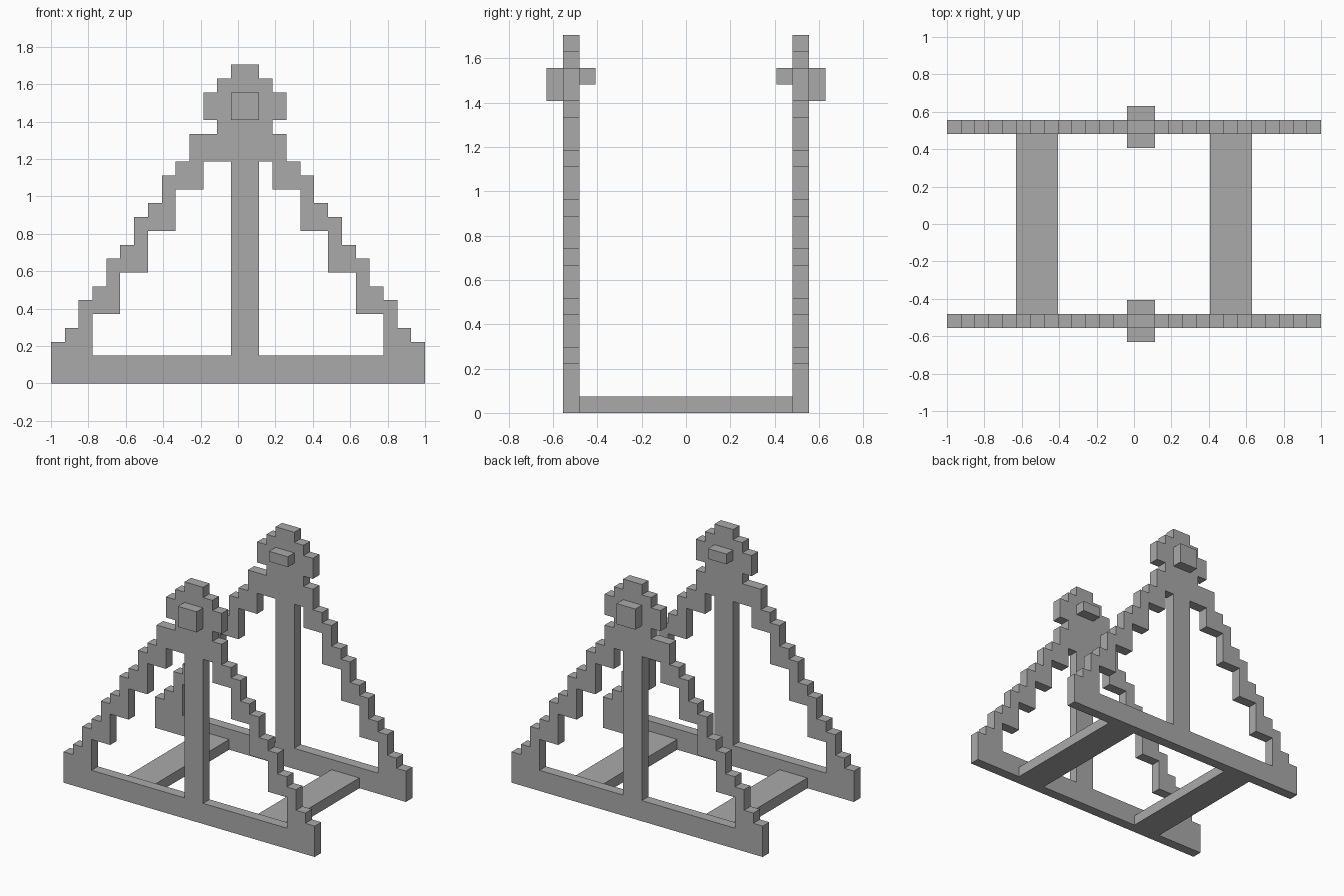
import bpy
import bmesh
from math import radians
from mathutils import Matrix

if "Cube" in bpy.data.objects:
    bpy.data.objects.remove(bpy.data.objects["Cube"], do_unlink=True)

U = 2 / 27          # one block of the stepped design
HALF = 13.5         # half the frame width, in blocks
AXIS = 0.5          # the post and crown sit half a block to the left
FRAME_Y = 7         # frame centre plane, in blocks

grey = bpy.data.materials.new("mid_grey")
grey.use_nodes = True
grey.diffuse_color = (0.4, 0.4, 0.4, 1)
grey.node_tree.nodes["Principled BSDF"].inputs["Base Color"].default_value = (0.4, 0.4, 0.4, 1)


def add_object(name, mesh):
    obj = bpy.data.objects.new(name, mesh)
    bpy.context.scene.collection.objects.link(obj)
    mesh.materials.clear()
    mesh.materials.append(grey)
    return obj


def box(name, low, high):
    """Box between two corners given in blocks."""
    size = [(b - a) * U for a, b in zip(low, high)]
    centre = [(a + b) / 2 * U for a, b in zip(low, high)]
    bm = bmesh.new()
    bmesh.ops.create_cube(bm, size=1, matrix=Matrix.Translation(centre) @ Matrix.Diagonal((*size, 1)))
    mesh = bpy.data.meshes.new(name)
    bm.to_mesh(mesh)
    bm.free()
    return add_object(name, mesh)


def mirrored(points):
    return [(-x, z) for x, z in reversed(points)]


def frame_outline():
    leg = [(-HALF, 0)]
    for i in range(11):
        top = 3 + 3 * (i // 2) + i % 2
        leg += [(-HALF + i, top), (-HALF + i + 1, top)]
    crown = []
    for half, low, high in ((2, 18, 19), (3, 19, 21), (2, 21, 22), (1, 22, 23)):
        crown += [(half, low), (half, high)]
    left = [(AXIS - w, z) for w, z in crown]
    right = [(AXIS + w, z) for w, z in reversed(crown)]
    # the right crown already ends on the first point of the right leg
    return leg + left + right + mirrored(leg)[1:]


def opening(post_edge):
    """Window on the left side, stepped under the sloping leg."""
    points = [(-10.5, 2)]
    for k in range(4):
        x, z = -10.5 + 2 * k, 5 + 3 * k
        points += [(x, z), (x + 2, z)]
    return points + [(-2.5, 16), (post_edge, 16), (post_edge, 2)]


def frame_mesh():
    curve = bpy.data.curves.new("frame_profile", "CURVE")
    curve.dimensions = "2D"
    curve.fill_mode = "BOTH"
    curve.extrude = U / 2
    for points in (frame_outline(), opening(AXIS - 1), mirrored(opening(-AXIS - 1))):
        spline = curve.splines.new("POLY")
        spline.points.add(len(points) - 1)
        for p, (x, z) in zip(spline.points, points):
            p.co = (x * U, z * U, 0, 1)
        spline.use_cyclic_u = True
    helper = bpy.data.objects.new("frame_profile", curve)
    bpy.context.scene.collection.objects.link(helper)
    bpy.context.view_layer.update()
    evaluated = helper.evaluated_get(bpy.context.evaluated_depsgraph_get())
    mesh = bpy.data.meshes.new_from_object(evaluated)
    bpy.data.objects.remove(helper, do_unlink=True)
    # stand the profile upright, weld it and shade it flat
    bm = bmesh.new()
    bm.from_mesh(mesh)
    bmesh.ops.transform(bm, matrix=Matrix.Rotation(radians(90), 4, "X"), verts=bm.verts)
    bmesh.ops.remove_doubles(bm, verts=bm.verts, dist=U / 100)
    bmesh.ops.recalc_face_normals(bm, faces=bm.faces)
    for f in bm.faces:
        f.smooth = False
    bm.to_mesh(mesh)
    bm.free()
    return mesh


# Stepped frames with their pegs
profile = frame_mesh()
for side, s in (("front", -1), ("back", 1)):
    frame = add_object(side + "_frame", profile.copy())
    frame.location.y = s * FRAME_Y * U

    outer = sorted((s * 7.5, s * 8.5))
    inner = sorted((s * 5.5, s * 6.5))
    box(side + "_outer_peg", (AXIS - 1, outer[0], 19), (AXIS + 1, outer[1], 21))
    box(side + "_inner_peg", (AXIS - 1, inner[0], 20), (AXIS + 1, inner[1], 21))

# Floor boards joining the frames
for side, s in (("right", -1), ("left", 1)):
    x = sorted((s * 5.5, s * 8.5))
    box(side + "_floor_board", (x[0], -6.5, 0), (x[1], 6.5, 1))
